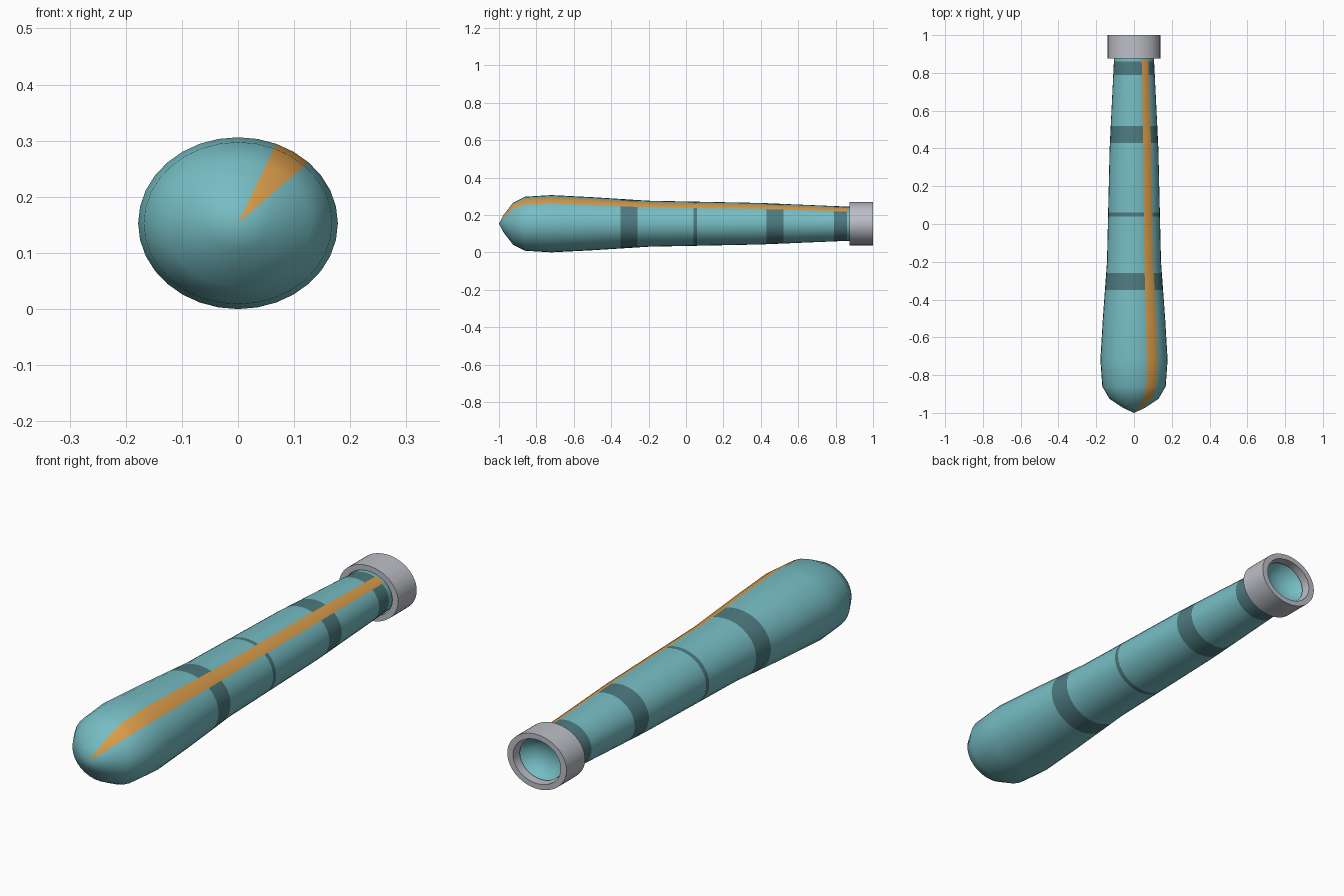
import bpy, bmesh, math

old = bpy.data.objects.get("Cube")
if old:
    bpy.data.objects.remove(old, do_unlink=True)

AXIS_Z = 0.153


def material(name, rgb):
    m = bpy.data.materials.new(name)
    m.use_nodes = True
    m.diffuse_color = (*rgb, 1)
    bsdf = m.node_tree.nodes["Principled BSDF"]
    bsdf.inputs["Base Color"].default_value = (*rgb, 1)
    bsdf.inputs["Roughness"].default_value = 0.6
    return m


teal = material("teal", (0.18, 0.51, 0.55))
dark_teal = material("dark teal", (0.075, 0.195, 0.215))
orange = material("orange", (0.70, 0.34, 0.072))
grey = material("light grey", (0.51, 0.52, 0.57))


def lathe(name, profile, sides, squash, mats, rule=None, closed=False):
    """Sweep (y, radius) points around the y axis as flattened circles."""
    bm = bmesh.new()
    rings = []
    for y, r in profile:
        angles = [2 * math.pi * i / sides for i in range(sides)]
        rings.append([bm.verts.new((r * math.cos(a), y, AXIS_Z + r * squash * math.sin(a)))
                      for a in angles])
    pairs = list(zip(rings, rings[1:]))
    if closed:
        pairs.append((rings[-1], rings[0]))
    for a, b in pairs:
        for i in range(sides):
            j = (i + 1) % sides
            face = bm.faces.new((a[i], a[j], b[j], b[i]))
            if rule:
                y = (a[i].co.y + b[i].co.y) / 2
                face.material_index = rule(y, (i + 0.5) * 360 / sides)
    bmesh.ops.remove_doubles(bm, verts=bm.verts, dist=1e-5)
    bmesh.ops.recalc_face_normals(bm, faces=bm.faces)
    mesh = bpy.data.meshes.new(name)
    bm.to_mesh(mesh)
    bm.free()
    for m in mats:
        mesh.materials.append(m)
    obj = bpy.data.objects.new(name, mesh)
    bpy.context.collection.objects.link(obj)
    bpy.ops.object.select_all(action="DESELECT")
    obj.select_set(True)
    bpy.context.view_layer.objects.active = obj
    bpy.ops.object.shade_smooth_by_angle(angle=math.radians(40))
    return obj


# Outline of the tapered handle, split where the painted bands begin and end
bands = [(-0.35, -0.26), (0.04, 0.06), (0.43, 0.52), (0.79, 0.86)]
outline = [(-1, 0), (-0.975, 0.055), (-0.925, 0.13), (-0.86, 0.168), (-0.72, 0.178),
           (-0.5, 0.165), (-0.2, 0.143), (0.1, 0.136), (0.4, 0.129), (0.87, 0.106), (0.97, 0.102)]


def radius_at(y):
    for (y0, r0), (y1, r1) in zip(outline, outline[1:]):
        if y0 <= y <= y1:
            return r0 + (r1 - r0) * (y - y0) / (y1 - y0)


cuts = [(y, radius_at(y)) for band in bands for y in band]
# Shallow hollow in the rear end
hollow = [(0.95, 0.085), (0.93, 0.055), (0.92, 0)]


def paint(y, angle):
    if y > 0.9:
        return 0
    if 45 < angle < 67.5:
        return 2
    return 1 if any(lo < y < hi for lo, hi in bands) else 0


lathe("handle_body", sorted(outline + cuts) + hollow, 32, 0.86,
      [teal, dark_teal, orange], paint)

# Collar around the rear end
lathe("end_collar", [(0.875, 0.139), (1, 0.139), (1, 0.112), (0.875, 0.112)],
      48, 0.83, [grey], closed=True)
